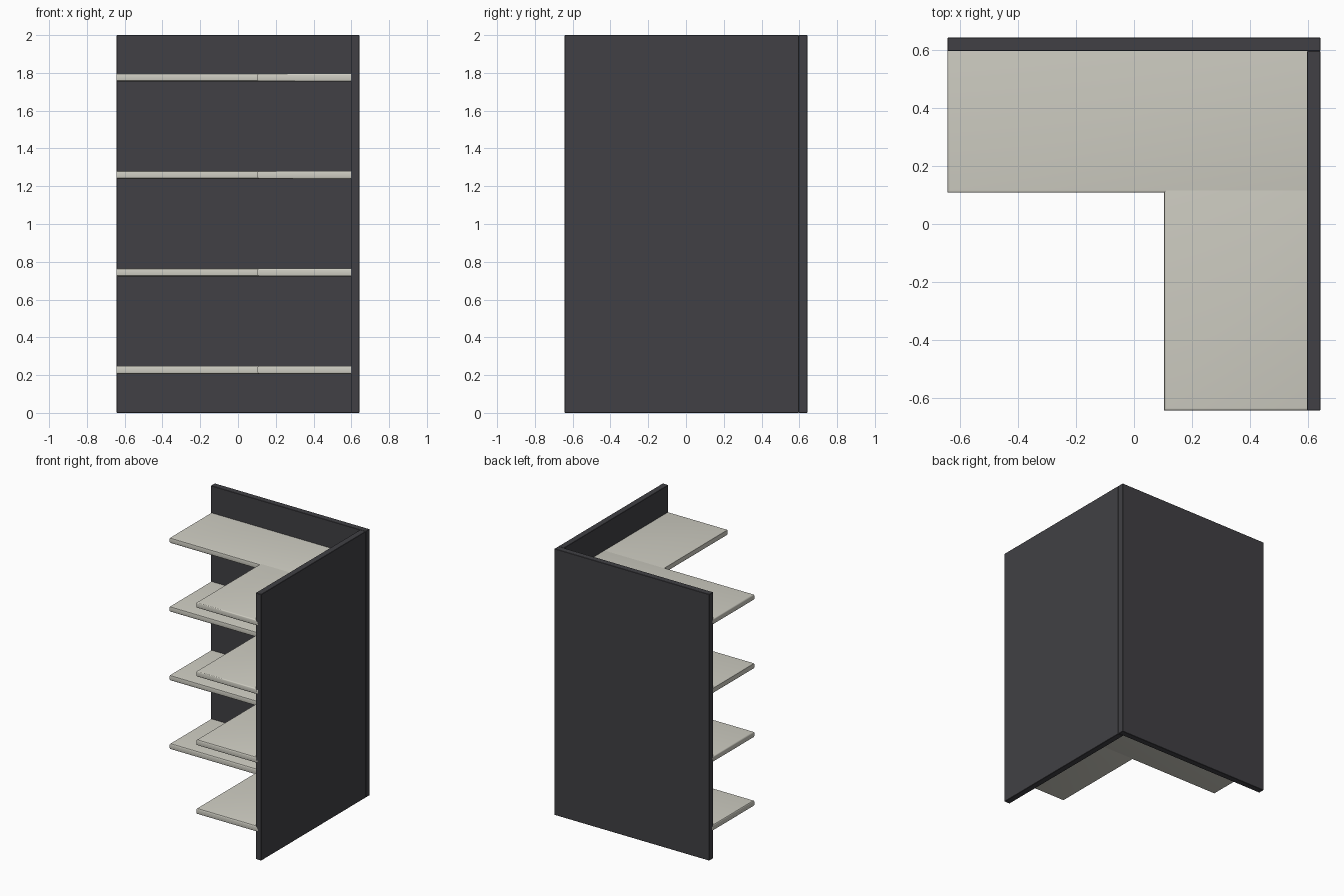
import bpy
import bmesh
from mathutils import Vector

cube = bpy.data.objects.get("Cube")
if cube:
    bpy.data.objects.remove(cube, do_unlink=True)

HALF = 0.643       # half of the footprint
HEIGHT = 2.0
PANEL = 0.046      # wall panel thickness
DEPTH = 0.108      # where the free shelf edges lie
SHELF = 0.042      # shelf thickness
INSET = 0.02       # how far shelves sit into the panels


def make_material(name, colour):
    mat = bpy.data.materials.new(name)
    mat.use_nodes = True
    mat.diffuse_color = (*colour, 1)
    mat.node_tree.nodes["Principled BSDF"].inputs["Base Color"].default_value = (*colour, 1)
    return mat


def make_board(name, low, high, mat, radius, segments, rounded=lambda edge: True):
    """Box between two corners, with the chosen edges bevelled."""
    low, high = Vector(low), Vector(high)
    bm = bmesh.new()
    bmesh.ops.create_cube(bm, size=1)
    for v in bm.verts:
        v.co = (low + high) / 2 + v.co * (high - low)
    edges = [e for e in bm.edges if rounded(e)]
    bmesh.ops.bevel(bm, geom=edges, offset=radius, segments=segments,
                    profile=0.5, affect='EDGES')
    mesh = bpy.data.meshes.new(name)
    bm.to_mesh(mesh)
    bm.free()
    mesh.materials.append(mat)
    obj = bpy.data.objects.new(name, mesh)
    bpy.context.collection.objects.link(obj)
    bpy.ops.object.select_all(action='DESELECT')
    obj.select_set(True)
    bpy.context.view_layer.objects.active = obj
    bpy.ops.object.shade_smooth_by_angle()
    return obj


def free_edges(*faces):
    """Rule picking horizontal edges on the given (axis, position) faces."""
    def rule(edge):
        a, b = (v.co for v in edge.verts)
        flat = abs(a.z - b.z) < 1e-4
        return flat and any(abs(a[i] - p) < 1e-4 and abs(b[i] - p) < 1e-4
                            for i, p in faces)
    return rule


dark = make_material("charcoal panel", (0.052, 0.051, 0.058))
pale = make_material("pale grey shelf", (0.63, 0.62, 0.55))

# Two wall panels meeting in the back corner
inner = HALF - PANEL
make_board("back_panel", (-HALF, inner, 0), (HALF, HALF, HEIGHT), dark, 0.002, 1)
make_board("side_panel", (inner, -HALF, 0), (HALF, inner, HEIGHT), dark, 0.002, 1)

# Four L-shaped shelf levels, each a long back board and a side board
for level in range(4):
    z = 0.228 + level * 0.516
    bottom, top = z - SHELF / 2, z + SHELF / 2
    make_board(f"back_shelf_{level + 1}", (-HALF, DEPTH, bottom),
               (inner + INSET, inner + INSET, top), pale, 0.008, 3,
               free_edges((1, DEPTH), (0, -HALF)))
    make_board(f"side_shelf_{level + 1}", (DEPTH - 0.004, -HALF, bottom),
               (inner + INSET, DEPTH + 0.008, top), pale, 0.008, 3,
               free_edges((0, DEPTH - 0.004), (1, -HALF)))
